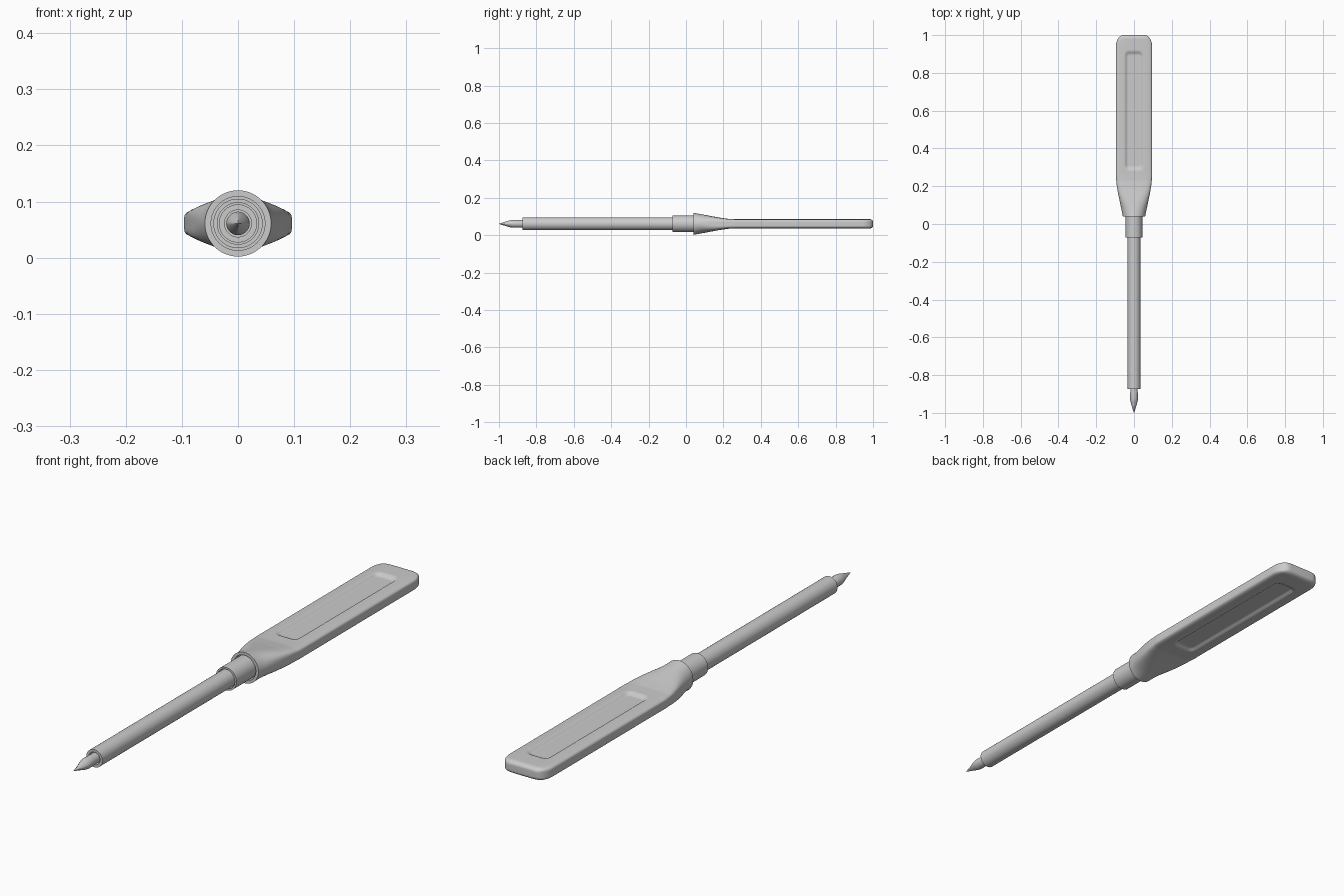
import bpy, bmesh, math

if "Cube" in bpy.data.objects:
    bpy.data.objects.remove(bpy.data.objects["Cube"])

AXIS_Z = 0.061


def smooth(t):
    t = max(0.0, min(1.0, t))
    return t * t * (3 - 2 * t)


def lerp_profile(y, pts):
    for (y0, v0), (y1, v1) in zip(pts, pts[1:]):
        if y <= y1:
            return v0 + (v1 - v0) * max(0.0, (y - y0) / (y1 - y0))
    return pts[-1][1]


def section(y, a, b, n, segs):
    """Superellipse ring around the tool axis."""
    ring = []
    for i in range(segs):
        t = 2 * math.pi * i / segs
        c, s = math.cos(t), math.sin(t)
        k = (abs(c) ** n + abs(s) ** n) ** (-1 / n)
        ring.append((a * c * k, y, b * s * k))
    return ring


def loft(name, rings):
    """Skin a list of rings and close both ends."""
    bm = bmesh.new()
    vr = [[bm.verts.new((x, y, z + AXIS_Z)) for x, y, z in r] for r in rings]
    m = len(vr[0])
    for p, q in zip(vr, vr[1:]):
        for i in range(m):
            bm.faces.new((p[i], p[(i + 1) % m], q[(i + 1) % m], q[i]))
    bm.faces.new(vr[0])
    bm.faces.new(vr[-1][::-1])
    bmesh.ops.recalc_face_normals(bm, faces=bm.faces)
    mesh = bpy.data.meshes.new(name)
    bm.to_mesh(mesh)
    bm.free()
    ob = bpy.data.objects.new(name, mesh)
    bpy.context.collection.objects.link(ob)
    bpy.ops.object.select_all(action='DESELECT')
    ob.select_set(True)
    bpy.context.view_layer.objects.active = ob
    bpy.ops.object.shade_smooth_by_angle(angle=math.radians(38))
    return ob


def lathe(name, profile, segs=48):
    return loft(name, [section(y, r, r, 2, segs) for r, y in profile])


# Handle: round socket blending into a flat slab, with a thumb recess on both faces
SEGS = 128
WIDTH = [(0.04, 0.059), (0.16, 0.084), (0.20, 0.091), (0.25, 0.096), (1, 0.096)]
HEIGHT = [(0.04, 0.059), (0.18, 0.033), (0.23, 0.026), (0.27, 0.025), (1, 0.025)]


def recess_depth(x, y):
    # rounded rectangle distance, negative inside
    r = 0.025
    dx = abs(x) - (0.05 - r)
    dy = abs(y - 0.60) - (0.315 - r)
    d = math.hypot(max(dx, 0), max(dy, 0)) + min(max(dx, dy), 0) - r
    return 0.009 * smooth(-d / 0.016)


ys = [0.04 + 0.9 * i / 110 for i in range(110)]
ys += [0.94 + 0.06 * math.sin(math.pi / 2 * i / 14) for i in range(15)]
rings = [section(y, 0.048, 0.048, 2, SEGS) for y in (0.065, 0.04)]
for y in ys:
    a, b = lerp_profile(y, WIDTH), lerp_profile(y, HEIGHT)
    t = max(0.0, (y - 0.94) / 0.06)
    a -= 0.042 * (1 - math.sqrt(max(0.0, 1 - t * t)))
    t = max(0.0, (y - 0.98) / 0.02)
    b -= 0.014 * (1 - math.sqrt(max(0.0, 1 - t * t)))
    n = 2 + 3.5 * smooth((y - 0.06) / 0.2)
    ring = []
    for x, yy, z in section(y, a, b, n, SEGS):
        ring.append((x, yy, z - math.copysign(recess_depth(x, y), z) if abs(z) > 0.015 else z))
    rings.append(ring)
loft("handle", rings)

# Collar with a shallow socket for the shaft
lathe("collar", [(0.037, -0.05), (0.037, -0.072), (0.044, -0.072), (0.044, 0.07)])

# Shaft with a shallow socket for the bit
lathe("shaft", [(0.024, -0.85), (0.024, -0.874), (0.034, -0.874), (0.034, -0.04)])

# Bit: round neck drawn to a four-sided point
bit = [(-0.84, 0.019, 2), (-0.90, 0.020, 2), (-0.925, 0.021, 1.9),
       (-0.94, 0.019, 1.6), (-0.965, 0.0115, 1.3), (-1.0, 0.0008, 1.15)]
loft("bit", [section(y, r, r, n, 32) for y, r, n in bit])
